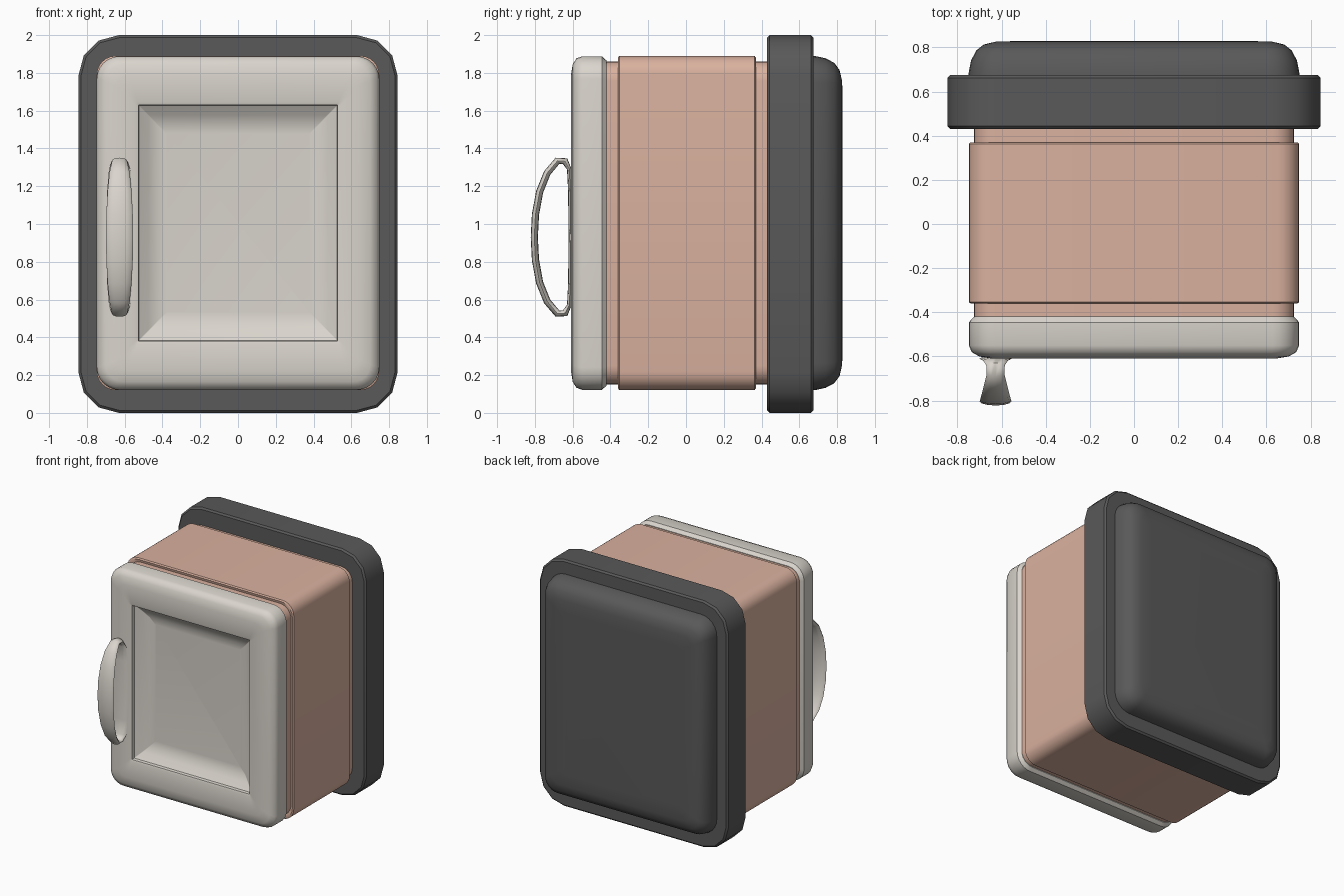
import bpy, bmesh
from math import sin, cos, pi, radians
from mathutils import Vector

cube = bpy.data.objects.get("Cube")
if cube:
    bpy.data.objects.remove(cube, do_unlink=True)


def material(name, rgb):
    m = bpy.data.materials.new(name)
    m.use_nodes = True
    m.diffuse_color = (*rgb, 1)
    m.node_tree.nodes["Principled BSDF"].inputs["Base Color"].default_value = (*rgb, 1)
    return m


cream = material("cream", (0.70, 0.665, 0.61))
peach = material("peach", (0.70, 0.44, 0.345))
charcoal = material("charcoal", (0.10, 0.10, 0.10))


def rounded_rect(y, half_w, half_h, radius, segments, zc):
    """Outline of a rounded rectangle standing in the XZ plane."""
    points = []
    for i, (sx, sz) in enumerate([(1, 1), (-1, 1), (-1, -1), (1, -1)]):
        for k in range(segments + 1):
            a = (i + k / segments) * pi / 2
            points.append(Vector((sx * (half_w - radius) + radius * cos(a), y,
                                  zc + sz * (half_h - radius) + radius * sin(a))))
    return points


def loft(name, rings, mat, closed=False, angle=40):
    """Skin a list of outlines; cap the ends, or join them into a loop."""
    bm = bmesh.new()
    loops = [[bm.verts.new(p) for p in ring] for ring in rings]
    pairs = list(zip(loops, loops[1:]))
    if closed:
        pairs.append((loops[-1], loops[0]))
    else:
        bm.faces.new(loops[0])
        bm.faces.new(loops[-1])
    n = len(loops[0])
    for a, b in pairs:
        for i in range(n):
            j = (i + 1) % n
            bm.faces.new((a[i], a[j], b[j], b[i]))
    bmesh.ops.recalc_face_normals(bm, faces=bm.faces)
    mesh = bpy.data.meshes.new(name)
    bm.to_mesh(mesh)
    bm.free()
    mesh.materials.append(mat)
    obj = bpy.data.objects.new(name, mesh)
    bpy.context.collection.objects.link(obj)
    bpy.ops.object.select_all(action='DESELECT')
    obj.select_set(True)
    bpy.context.view_layer.objects.active = obj
    bpy.ops.object.shade_smooth_by_angle(angle=radians(angle))
    return obj


def box_loft(name, profile, mat, segments, zc):
    return loft(name, [rounded_rect(*p, segments, zc) for p in profile], mat)


MID = 1.005

# Body with a recessed neck at both ends: y, half width, half height, corner radius
box_loft("body", [
    (-0.44, 0.725, 0.855, 0.10), (-0.355, 0.725, 0.855, 0.10),
    (-0.36, 0.74, 0.875, 0.10), (-0.353, 0.748, 0.885, 0.10),
    (0.363, 0.748, 0.885, 0.10), (0.37, 0.74, 0.875, 0.10),
    (0.365, 0.725, 0.855, 0.10), (0.46, 0.725, 0.855, 0.10)], peach, 6, MID)

# Door with a pillowed rim and a sunken panel
box_loft("door", [
    (-0.42, 0.70, 0.83, 0.08), (-0.42, 0.725, 0.86, 0.10),
    (-0.445, 0.748, 0.883, 0.12), (-0.55, 0.748, 0.883, 0.12),
    (-0.58, 0.735, 0.872, 0.11), (-0.60, 0.70, 0.84, 0.09),
    (-0.61, 0.64, 0.78, 0.06), (-0.61, 0.545, 0.64, 0.012),
    (-0.605, 0.528, 0.625, 0.004), (-0.58, 0.525, 0.622, 0.004),
    (-0.545, 0.475, 0.572, 0.004), (-0.52, 0.43, 0.525, 0.004),
    (-0.515, 0.38, 0.475, 0.004)], cream, 6, MID)

# Wide frame behind the body
box_loft("back_frame", [
    (0.43, 0.80, 0.955, 0.18), (0.43, 0.832, 0.987, 0.205),
    (0.443, 0.845, 1.0, 0.215), (0.662, 0.845, 1.0, 0.215),
    (0.675, 0.832, 0.987, 0.205), (0.675, 0.70, 0.85, 0.12)], charcoal, 3, 1.0)

# Domed back cover
box_loft("back_cover", [
    (0.66, 0.75, 0.885, 0.14), (0.69, 0.748, 0.883, 0.14),
    (0.74, 0.738, 0.872, 0.13), (0.785, 0.715, 0.848, 0.11),
    (0.813, 0.68, 0.81, 0.09), (0.827, 0.62, 0.75, 0.06),
    (0.828, 0.52, 0.65, 0.04)], charcoal, 6, MID)

# Handle: a closed D-shaped band; y, height above its centre, half width
upper = [(-0.803, 0.0, 0.072), (-0.797, 0.12, 0.070), (-0.775, 0.24, 0.064),
         (-0.735, 0.34, 0.054), (-0.68, 0.405, 0.040), (-0.64, 0.402, 0.042),
         (-0.618, 0.36, 0.056), (-0.612, 0.24, 0.066), (-0.61, 0.0, 0.072)]
path = upper + [(y, -h, w) for y, h, w in upper[-2:0:-1]]
rings = []
for i, (y, h, w) in enumerate(path):
    before, after = path[i - 1], path[(i + 1) % len(path)]
    along = Vector((0, after[0] - before[0], after[1] - before[1])).normalized()
    outward = along.cross(Vector((1, 0, 0)))
    centre = Vector((-0.627, y, 0.93 + h))
    thick = 0.019 if y < -0.63 else 0.012
    ring = []
    for k in range(12):
        a = k * pi / 6
        ring.append(centre + Vector((w * cos(a), 0, 0)) + outward * thick * sin(a))
    rings.append(ring)
loft("door_handle", rings, cream, closed=True, angle=60)
